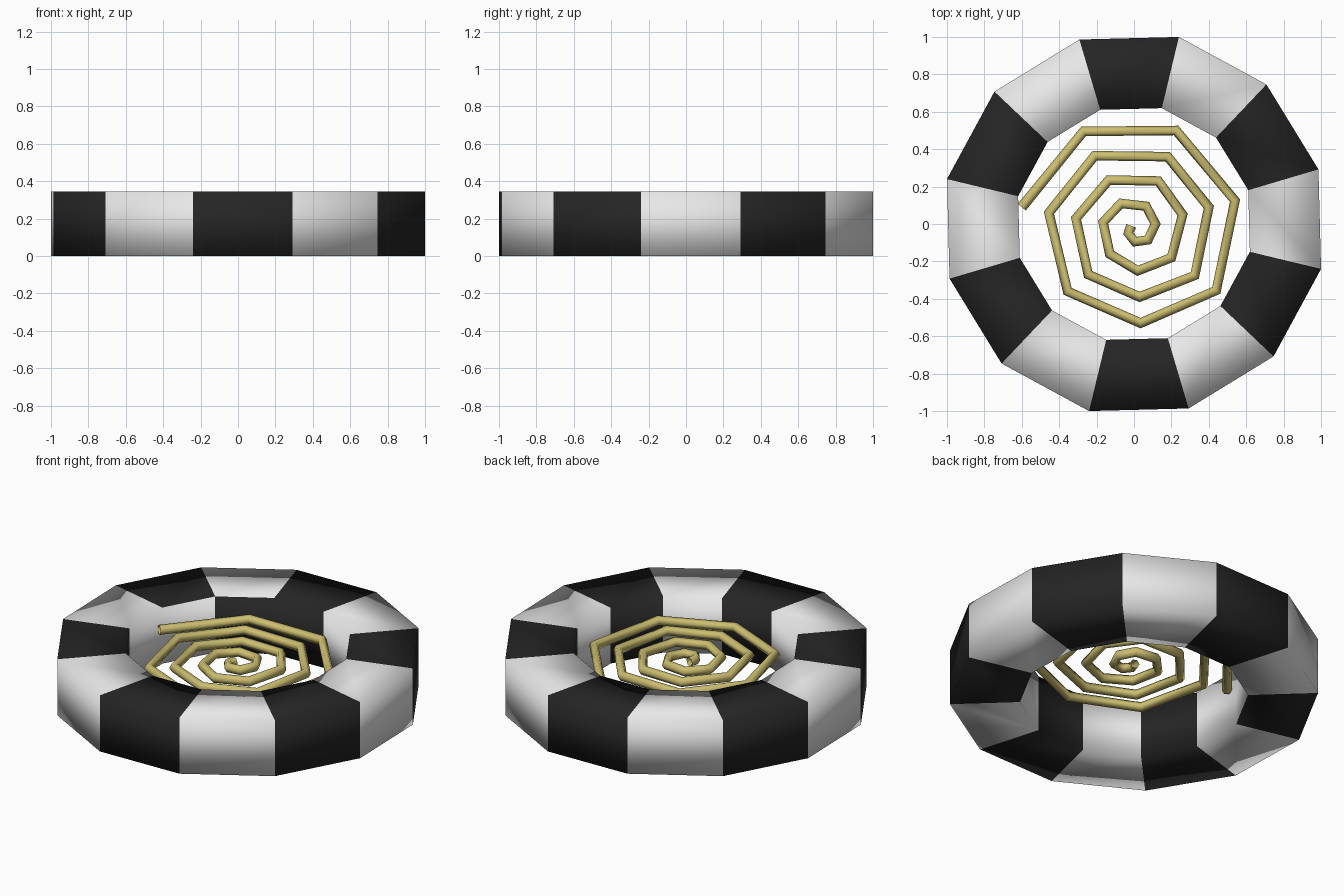
import bpy, bmesh, math

if "Cube" in bpy.data.objects:
    bpy.data.objects.remove(bpy.data.objects["Cube"])

def material(name, rgb):
    m = bpy.data.materials.new(name)
    m.diffuse_color = (*rgb, 1)
    m.use_nodes = True
    m.node_tree.nodes["Principled BSDF"].inputs["Base Color"].default_value = m.diffuse_color
    return m

white = material("white", (0.80, 0.80, 0.80))
black = material("black", (0.018, 0.018, 0.018))
gold = material("gold", (0.60, 0.51, 0.16))

# Striped ring: rectangular section swept around twelve sides
SIDES, START = 12, math.radians(16.5)
SECTION = [(1.0285, 0), (1.0285, 0.345), (0.637, 0.345), (0.637, 0)]
bm = bmesh.new()
rings = []
for i in range(SIDES):
    a = START + math.tau * i / SIDES
    rings.append([bm.verts.new((r * math.cos(a), r * math.sin(a), z)) for r, z in SECTION])
for i in range(SIDES):
    a, b = rings[i], rings[(i + 1) % SIDES]
    for j in range(4):
        k = (j + 1) % 4
        f = bm.faces.new((a[j], b[j], b[k], a[k]))
        f.smooth = True
        stripe = 1 - i % 2
        if j == 2 and i in (3, 4):   # two inner panels have swapped colours
            stripe = 1 - stripe
        f.material_index = stripe
bmesh.ops.recalc_face_normals(bm, faces=bm.faces)
mesh = bpy.data.meshes.new("striped_ring")
bm.to_mesh(mesh)
bm.free()
mesh.materials.append(white)
mesh.materials.append(black)
bpy.context.collection.objects.link(bpy.data.objects.new("striped_ring", mesh))

# Flat seven-sided spiral tube inside the ring
PATH = [(-.60, .09), (-.27, .495), (.225, .50), (.54, .125), (.44, -.355),
        (.035, -.53), (-.355, -.36), (-.455, .06), (-.21, .365), (.18, .36),
        (.40, .09), (.325, -.275), (.03, -.39), (-.245, -.27), (-.31, .03),
        (-.135, .235), (.13, .23), (.26, .05), (.20, -.18), (.02, -.25),
        (-.13, -.16), (-.165, .01), (-.07, .11), (.065, .095), (.115, 0),
        (.075, -.085), (.005, -.095), (-.03, -.05), (-.015, -.01)]
curve = bpy.data.curves.new("spiral_tube", 'CURVE')
curve.dimensions = '3D'
curve.bevel_depth = 0.028
curve.bevel_resolution = 1
spline = curve.splines.new('POLY')
spline.points.add(len(PATH) - 1)
for p, (x, y) in zip(spline.points, PATH):
    p.co = (x, y, 0.235, 1)
spline.use_smooth = True
curve.materials.append(gold)
tube = bpy.data.objects.new("spiral_tube", curve)
bpy.context.collection.objects.link(tube)
bpy.context.view_layer.objects.active = tube
tube.select_set(True)
bpy.ops.object.convert(target='MESH')
